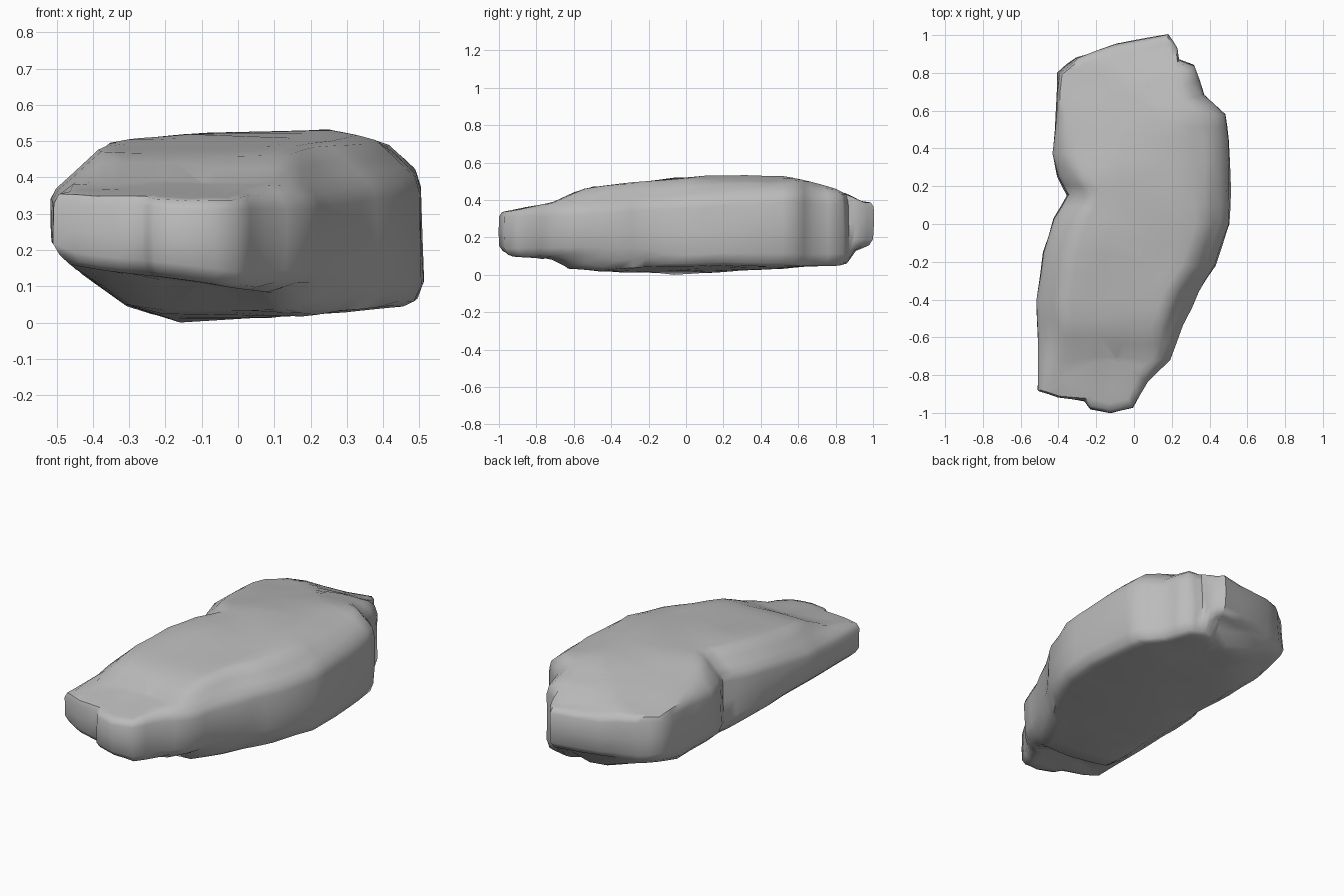
import bpy
import bmesh
from mathutils import Vector, noise

if "Cube" in bpy.data.objects:
    bpy.data.objects.remove(bpy.data.objects["Cube"], do_unlink=True)

# Plan outline of the slab, counterclockwise from its front corner
OUTLINE = [
    (-.51, -.88), (-.4, -.92), (-.26, -.94), (-.23, -.98), (-.12, -1), (0, -.97),
    (.07, -.83), (.19, -.72), (.26, -.54), (.34, -.36), (.43, -.22), (.5, 0),
    (.51, .2), (.5, .45), (.48, .58), (.37, .68), (.32, .84), (.24, .87),
    (.23, .93), (.18, 1), (-.1, .95), (-.3, .88), (-.4, .8), (-.41, .6),
    (-.43, .37), (-.4, .25), (-.35, .15), (-.43, .03), (-.48, -.15),
    (-.515, -.4), (-.5, -.6)]


def clamp(value, low, high):
    return max(low, min(high, value))


def with_midpoints(points):
    """Double the number of outline points."""
    result = []
    for i, p in enumerate(points):
        a, b = Vector(p), Vector(points[(i + 1) % len(points)])
        result += [a, (a + b) / 2]
    return result


def inset(p, distance):
    """Move an outline point towards the curved spine of the slab."""
    y = clamp(p.y, -.7, .62)
    bend = .4 if y < 0 else .1
    offset = Vector((.05 - bend * y * y, y)) - p
    return p + offset * min(distance / offset.length, .85)


def top_height(p, depth):
    """Lowest of the broken planes that form the upper side."""
    x, y = p
    rim = clamp(.40 + .07 * y, .35, .43)
    return min(
        rim + .9 * depth,                      # bevel along the rim
        .545 + .04 * (x - .25),                # plateau
        .545 - .3 * (x - .27),                 # plateau falling to the side
        .535 + .11 * y,                        # plateau falling to the front
        max(.35 + .2 * (y + .96), .47 + .5 * (y + .57)),   # front step
        .51 - .25 * (y - .66),                 # rear slope
        max(.4, .475 - .5 * (y - .8)),         # rear edge
        .53 - .2 * ((y - x) * .707 - .31))     # rear side slope


def bottom_height(p, depth):
    """Highest of the broken planes that form the underside."""
    x, y = p
    return max(
        .005 + .1 * (x + .12),
        .01 - .08 * (y + .15),
        .01 + .06 * (y + .15),
        .005 - .3 * (x + .12),                             # sloping side
        .06 - .67 * (x + .3),                              # steeper side
        min(.115 - .15 * (x + .05), .05 - 1.2 * (y + .64)),  # front ledge
        min(.11, .02 + 1.5 * (x * .86 - y * .51 - .42)),   # front side ledge
        min(.16, .06 + 2 * (y - .85)),                     # rear ledge
        .06 + .45 * ((y - x) * .707 - .6)                  # rear corner
    ) + .4 * max(0, .05 - depth)


def roughen(v):
    """Shallow weathering of the sides."""
    n = noise.noise_vector(v * 5)
    return v + Vector((n.x * .015, n.y * .01, n.z * .008))


points = with_midpoints(OUTLINE)
rings = []

# Underside, from the middle out to the lower rim
for depth in (.3, .2, .13, .09, .05, .02):
    flat = [inset(p, depth) for p in points]
    rings.append([(*q, bottom_height(q, depth)) for q in flat])

# Side wall, between the lower and upper rims
for share in (.15, .5, .9):
    ring = []
    for p in points:
        low, high = bottom_height(p, .025), top_height(p, 0)
        ring.append((*p, low + (high - low) * share))
    rings.append(ring)

# Upper side, from the rim to the plateau
for depth in (.015, .05, .09, .13, .18, .25, .32):
    flat = [inset(p, depth) for p in points]
    rings.append([(*q, top_height(q, depth)) for q in flat])

# Join the rings into one closed shell
bm = bmesh.new()
loops = [[bm.verts.new(roughen(Vector(c))) for c in ring] for ring in rings]
count = len(points)
for lower, upper in zip(loops, loops[1:]):
    for i in range(count):
        j = (i + 1) % count
        bm.faces.new((lower[i], lower[j], upper[j], upper[i]))
caps = [bm.faces.new(loops[0][::-1]), bm.faces.new(loops[-1])]
bmesh.ops.triangulate(bm, faces=caps)
bmesh.ops.remove_doubles(bm, verts=bm.verts, dist=.004)
bmesh.ops.recalc_face_normals(bm, faces=bm.faces)

# Rest the slab on the ground
ground = min(v.co.z for v in bm.verts)
bmesh.ops.translate(bm, verts=bm.verts, vec=(0, 0, -ground))

mesh = bpy.data.meshes.new("rock_slab")
bm.to_mesh(mesh)
bm.free()
rock = bpy.data.objects.new("rock_slab", mesh)
bpy.context.collection.objects.link(rock)

# Plain grey stone
stone = bpy.data.materials.new("grey_stone")
stone.use_nodes = True
stone.diffuse_color = (.5, .5, .5, 1)
stone.node_tree.nodes["Principled BSDF"].inputs["Base Color"].default_value = (.5, .5, .5, 1)
mesh.materials.append(stone)

bpy.context.view_layer.objects.active = rock
rock.select_set(True)
bpy.ops.object.shade_smooth_by_angle(angle=.9)
